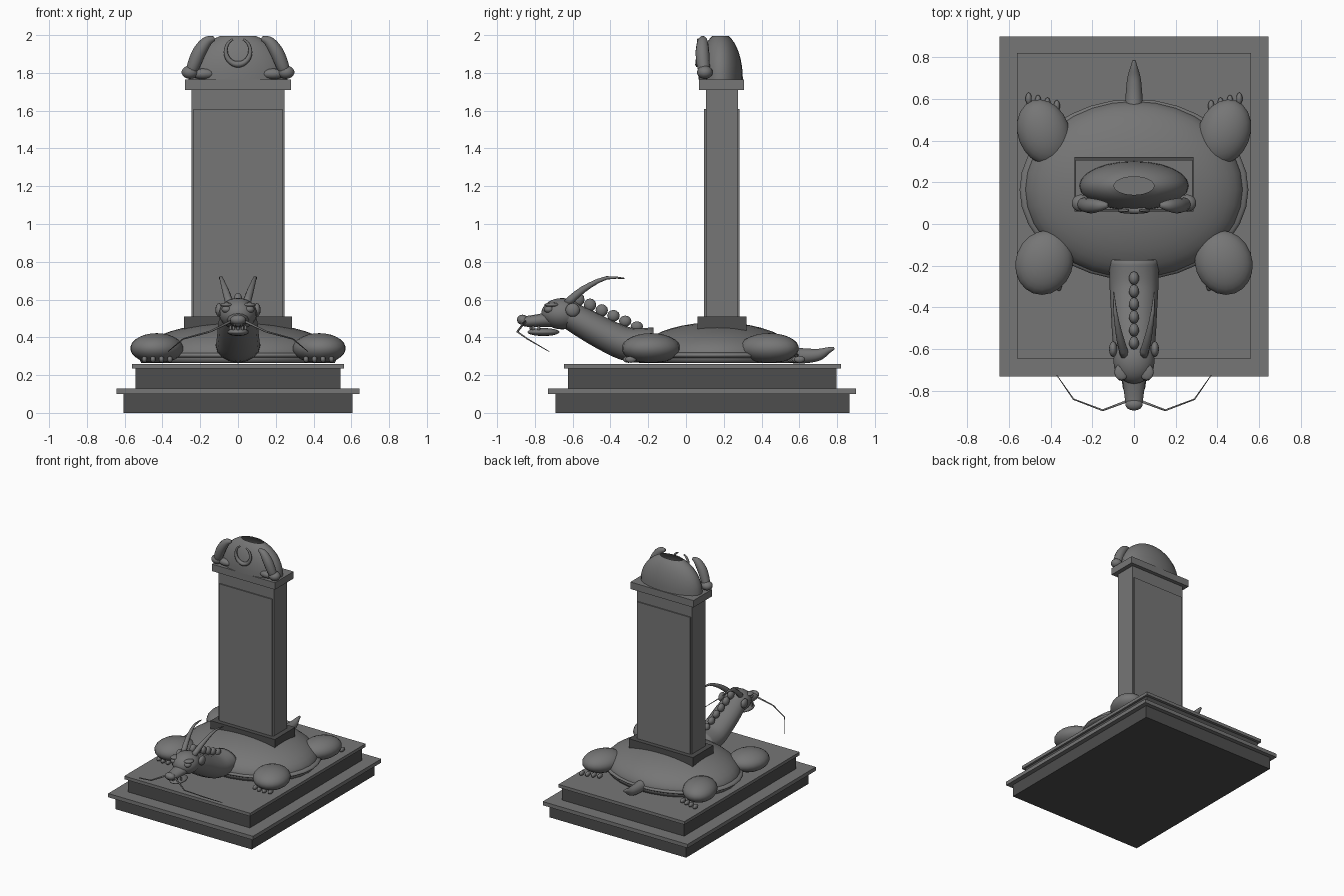
import bpy, bmesh, math
from mathutils import Vector

if "Cube" in bpy.data.objects:
    bpy.data.objects.remove(bpy.data.objects["Cube"])


def material(name, v):
    m = bpy.data.materials.new(name)
    m.diffuse_color = (v, v, v, 1)
    m.use_nodes = True
    m.node_tree.nodes["Principled BSDF"].inputs["Base Color"].default_value = m.diffuse_color
    return m


LIGHT = material("light stone", 0.18)
DARK = material("dark stone", 0.075)


def finish(name, bm, mat, smooth=True):
    bmesh.ops.recalc_face_normals(bm, faces=bm.faces)
    me = bpy.data.meshes.new(name)
    bm.to_mesh(me)
    bm.free()
    for p in me.polygons:
        p.use_smooth = smooth
    me.materials.append(mat)
    ob = bpy.data.objects.new(name, me)
    bpy.context.collection.objects.link(ob)
    return ob


def box(name, x, y0, y1, z0, z1, mat):
    bm = bmesh.new()
    bmesh.ops.create_cube(bm, size=1)
    for v in bm.verts:
        v.co = (v.co.x * 2 * x, (y0 + y1) / 2 + v.co.y * (y1 - y0), (z0 + z1) / 2 + v.co.z * (z1 - z0))
    return finish(name, bm, mat, False)


def ball(name, c, r, mat=LIGHT, seg=20, rot=0.0, floor=None):
    bm = bmesh.new()
    bmesh.ops.create_uvsphere(bm, u_segments=seg, v_segments=max(6, seg * 2 // 3), radius=1)
    for v in bm.verts:
        x, y, z = v.co.x * r[0], v.co.y * r[1], v.co.z * r[2]
        v.co = (c[0] + x * math.cos(rot) - y * math.sin(rot),
                c[1] + x * math.sin(rot) + y * math.cos(rot), c[2] + z)
        if floor is not None:
            v.co.z = max(v.co.z, floor)
    return finish(name, bm, mat)


def tube(name, pts, mat=LIGHT, n=12, steps=4, ref=(1, 0, 0), wide=1.0):
    """Round tube through (x, y, z, radius) points, smoothed along its length."""
    P = [Vector(p) for p in pts]
    path = []
    for i in range(len(P) - 1):
        a, b, c, d = P[max(i - 1, 0)], P[i], P[i + 1], P[min(i + 2, len(P) - 1)]
        for s in range(steps):
            t = s / steps
            path.append(0.5 * (2 * b + (c - a) * t + (2 * a - 5 * b + 4 * c - d) * t ** 2
                               + (3 * b - a - 3 * c + d) * t ** 3))
    path.append(P[-1])
    bm, rings = bmesh.new(), []
    for i, p in enumerate(path):
        tan = (path[min(i + 1, len(path) - 1)] - path[max(i - 1, 0)]).to_3d().normalized()
        v = tan.cross(Vector(ref)).normalized()
        u = v.cross(tan)
        rings.append([bm.verts.new(p.to_3d() + p.w * (u * wide * math.cos(k * math.tau / n)
                                                      + v * math.sin(k * math.tau / n))) for k in range(n)])
    for a, b in zip(rings, rings[1:]):
        for k in range(n):
            bm.faces.new((a[k], a[(k + 1) % n], b[(k + 1) % n], b[k]))
    bm.faces.new(rings[0])
    bm.faces.new(rings[-1])
    return finish(name, bm, mat)


# stepped base
box("lower_base", 0.607, -0.692, 0.866, 0, 0.10, DARK)
box("lower_base_slab", 0.644, -0.73, 0.90, 0.10, 0.13, LIGHT)
box("upper_base", 0.543, -0.625, 0.798, 0.13, 0.235, DARK)
box("upper_base_slab", 0.56, -0.645, 0.82, 0.235, 0.26, LIGHT)

# tortoise shell and rim
ball("shell", (0, 0.165, 0.30), (0.525, 0.425, 0.18), seg=32, floor=0.264)
ball("shell_rim", (0, 0.165, 0.305), (0.55, 0.435, 0.05), seg=32, floor=0.264)

# tail
tube("tail", [(0, 0.53, 0.31, 0.045), (0, 0.62, 0.302, 0.04), (0, 0.70, 0.308, 0.032),
              (0, 0.75, 0.33, 0.018), (0, 0.785, 0.343, 0.007)])

# legs with claws
for s, side in ((-1, "left"), (1, "right")):
    ball(f"front_leg_{side}", (s * 0.43, -0.185, 0.342), (0.138, 0.158, 0.08), rot=s * 0.35, floor=0.268)
    ball(f"back_leg_{side}", (s * 0.433, 0.44, 0.342), (0.125, 0.162, 0.08), rot=-s * 0.35, floor=0.268)
    for i in range(4):
        x = 0.36 + i * 0.045
        ball(f"front_claw_{side}_{i}", (s * x, -0.31 + 0.012 * abs(i - 1.5), 0.283), (0.015, 0.03, 0.018), seg=10)
        ball(f"back_claw_{side}_{i}", (s * (x + 0.01), 0.565 + 0.012 * i, 0.283), (0.015, 0.03, 0.018), seg=10)

# neck, head, snout and jaw
tube("neck", [(0, -0.17, 0.36, 0.092), (0, -0.30, 0.362, 0.09), (0, -0.42, 0.41, 0.085),
              (0, -0.54, 0.475, 0.08), (0, -0.64, 0.53, 0.07)], n=16, wide=1.3)
ball("head", (0, -0.655, 0.525), (0.1, 0.112, 0.083))
tube("snout", [(0, -0.68, 0.50, 0.045), (0, -0.77, 0.49, 0.035), (0, -0.83, 0.485, 0.03),
               (0, -0.87, 0.487, 0.026)], wide=1.5)
ball("nose", (0, -0.865, 0.493), (0.042, 0.03, 0.027), seg=14)
ball("lower_jaw", (0, -0.755, 0.428), (0.058, 0.085, 0.021), seg=16)
for i in range(5):
    a = (i - 2) * 0.55
    ball(f"tooth_{i}", (0.045 * math.sin(a), -0.745 - 0.075 * math.cos(a), 0.448), (0.008, 0.008, 0.015), seg=8)

# paired head details
for s, side in ((-1, "left"), (1, "right")):
    ball(f"ear_{side}", (s * 0.1, -0.60, 0.545), (0.02, 0.038, 0.036), seg=12)
    ball(f"eye_{side}", (s * 0.06, -0.725, 0.548), (0.027, 0.027, 0.02), seg=12)
    ball(f"brow_{side}", (s * 0.06, -0.71, 0.572), (0.035, 0.04, 0.012), seg=12)
    tube(f"horn_{side}", [(s * 0.045, -0.63, 0.58, 0.022), (s * 0.06, -0.575, 0.63, 0.02),
                          (s * 0.075, -0.51, 0.675, 0.015), (s * 0.09, -0.42, 0.715, 0.009),
                          (s * 0.098, -0.325, 0.712, 0.003)], n=8, steps=2)
    tube(f"whisker_{side}", [(s * 0.035, -0.85, 0.485, 0.007), (s * 0.15, -0.893, 0.43, 0.005),
                             (s * 0.29, -0.84, 0.392, 0.004), (s * 0.37, -0.725, 0.325, 0.002)],
         n=6, steps=1, ref=(0, 0, 1))

# mane beads down the neck
for i in range(6):
    t = i / 5
    ball(f"mane_bead_{i}", (0, -0.57 + 0.31 * t, 0.60 - 0.143 * t), (0.024, 0.033, 0.036 - 0.008 * t), seg=10)

# upright tablet with plinth, raised panels and cap slab
box("tablet_plinth", 0.285, 0.06, 0.32, 0.42, 0.51, DARK)
box("tablet", 0.245, 0.105, 0.275, 0.51, 1.71, LIGHT)
box("front_panel", 0.235, 0.096, 0.105, 0.51, 1.61, LIGHT)
box("back_panel", 0.235, 0.275, 0.284, 0.51, 1.61, LIGHT)
box("cap_slab", 0.28, 0.07, 0.306, 1.71, 1.766, LIGHT)

# crowning dome, open at the top
bm = bmesh.new()
rings = []
for j in range(9):
    a = j / 8 * math.asin(0.93)
    rings.append([bm.verts.new((0.262 * math.cos(a) * math.cos(k * math.tau / 24),
                                0.183 + 0.118 * math.cos(a) * math.sin(k * math.tau / 24),
                                1.766 + 0.246 * math.sin(a))) for k in range(24)])
for a, b in zip(rings, rings[1:]):
    for k in range(24):
        bm.faces.new((a[k], a[(k + 1) % 24], b[(k + 1) % 24], b[k]))
finish("crown_dome", bm, LIGHT)

# crescent ring on the dome front, thickest at the bottom
ring = []
for i in range(17):
    a = math.radians(-245 + i * 310 / 16)
    w = 1 - abs(i - 8) / 8
    ring.append((0.065 * math.cos(a), 0.065, 1.915 + 0.07 * math.sin(a), 0.006 + 0.011 * w))
tube("crown_ring", ring, n=8, steps=2, ref=(0, 1, 0))

# curled serpents over the crown shoulders
for s, side in ((-1, "left"), (1, "right")):
    tube(f"crown_serpent_{side}", [(s * 0.125, 0.09, 1.982, 0.012), (s * 0.165, 0.088, 1.965, 0.028),
                                   (s * 0.205, 0.087, 1.91, 0.036), (s * 0.235, 0.092, 1.84, 0.034),
                                   (s * 0.25, 0.1, 1.80, 0.028)], ref=(0, 1, 0))
    ball(f"serpent_head_{side}", (s * 0.255, 0.1, 1.803), (0.045, 0.042, 0.035), seg=14)
    ball(f"serpent_jaw_{side}", (s * 0.185, 0.105, 1.795), (0.065, 0.032, 0.028), seg=12)
